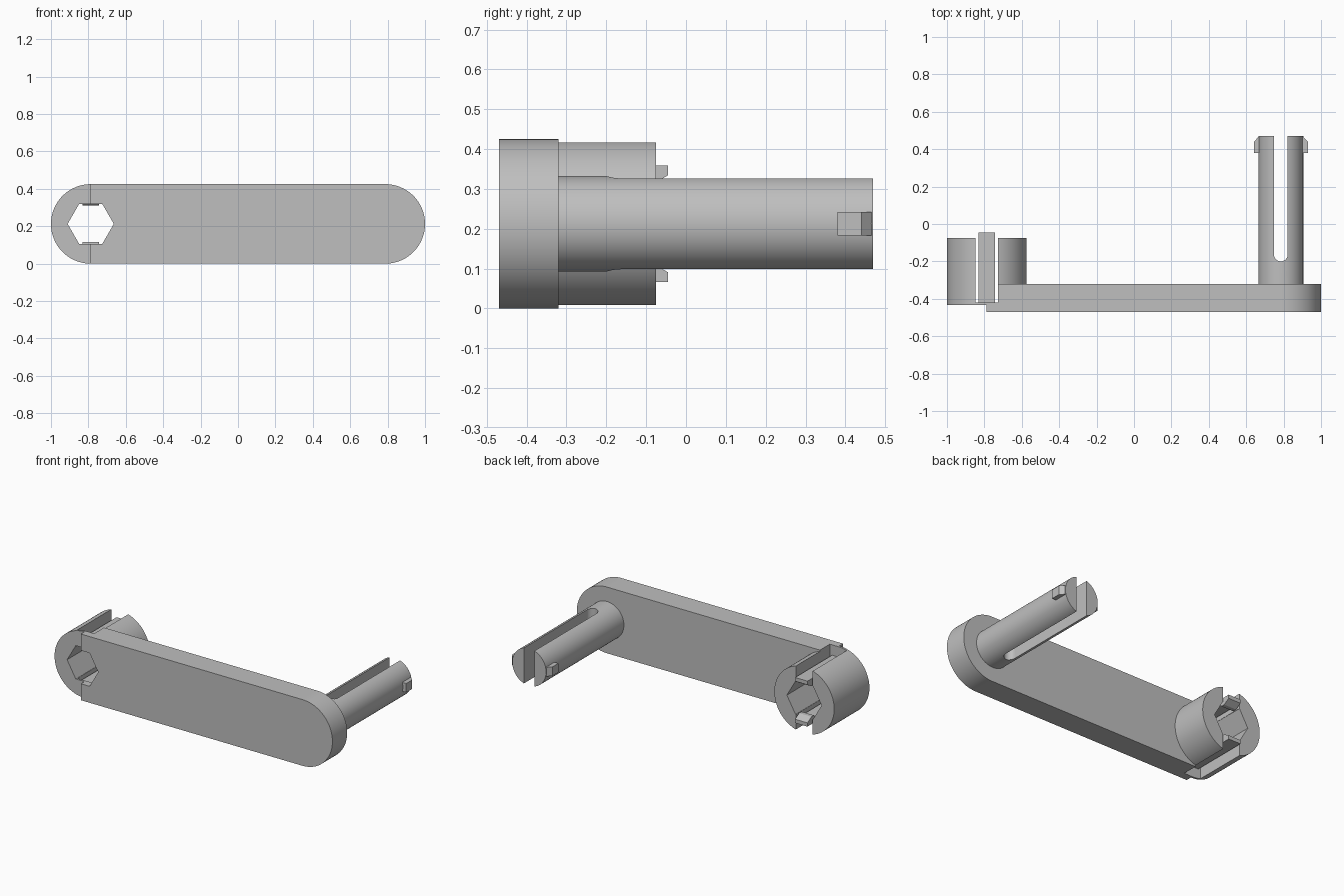
import bpy
import bmesh
from math import sin, cos, pi, radians

if "Cube" in bpy.data.objects:
    bpy.data.objects.remove(bpy.data.objects["Cube"], do_unlink=True)

R = 0.2125                 # end radius, also the axis height
SOCKET_X, PIN_X = -0.7875, 0.785

grey = bpy.data.materials.new("plain_grey")
grey.use_nodes = True
colour = (0.52, 0.52, 0.52, 1)
grey.diffuse_color = colour
grey.node_tree.nodes["Principled BSDF"].inputs["Base Color"].default_value = colour


def prism(name, profile, start, end, axis="y"):
    """Extrude a 2D profile: (x, z) along y, or (x, y) along z, or (y, z) along x."""
    place = {"y": lambda a, b, t: (a, t, b),
             "z": lambda a, b, t: (a, b, t),
             "x": lambda a, b, t: (t, a, b)}[axis]
    bm = bmesh.new()
    low = [bm.verts.new(place(a, b, start)) for a, b in profile]
    high = [bm.verts.new(place(a, b, end)) for a, b in profile]
    n = len(low)
    bm.faces.new(low)
    bm.faces.new(high)
    for i in range(n):
        j = (i + 1) % n
        bm.faces.new((low[i], low[j], high[j], high[i]))
    bmesh.ops.recalc_face_normals(bm, faces=bm.faces)
    mesh = bpy.data.meshes.new(name)
    bm.to_mesh(mesh)
    bm.free()
    mesh.materials.append(grey)
    ob = bpy.data.objects.new(name, mesh)
    bpy.context.collection.objects.link(ob)
    return ob


def arc(cx, cy, r, a0, a1, steps):
    angles = [radians(a0 + (a1 - a0) * i / steps) for i in range(steps + 1)]
    return [(cx + r * cos(a), cy + r * sin(a)) for a in angles]


def circle(cx, cy, r, steps):
    return arc(cx, cy, r, 0, 360, steps)[:-1]


def rect(a0, a1, b0, b1):
    return [(a0, b0), (a1, b0), (a1, b1), (a0, b1)]


def combine(target, other, operation):
    """Apply a boolean and remove the helper."""
    mod = target.modifiers.new("boolean", "BOOLEAN")
    mod.operation = operation
    mod.solver = "EXACT"
    mod.object = other
    bpy.ops.object.select_all(action="DESELECT")
    bpy.context.view_layer.objects.active = target
    target.select_set(True)
    bpy.ops.object.modifier_apply(modifier=mod.name)
    bpy.data.objects.remove(other, do_unlink=True)


def smooth(ob):
    bpy.ops.object.select_all(action="DESELECT")
    bpy.context.view_layer.objects.active = ob
    ob.select_set(True)
    bpy.ops.object.shade_smooth_by_angle(angle=radians(30))


# Arm with one round end, joined to the round socket
arm = prism("crank_arm", [(SOCKET_X, 2 * R), (SOCKET_X, 0)]
            + arc(1 - R, R, R, -90, 90, 48), -0.47, -0.32)
socket = prism("socket", circle(SOCKET_X, R, R, 96), -0.433, -0.075)
combine(arm, socket, "UNION")

# Hexagonal hole and the slot across the socket
hexagon = prism("hex_cutter", circle(SOCKET_X, R, 0.1235, 6), -0.6, 0.1)
combine(arm, hexagon, "DIFFERENCE")
slot = prism("slot_cutter", rect(SOCKET_X - 0.06, SOCKET_X + 0.06, -0.42, 0.1),
             -0.1, 0.6, "z")
combine(arm, slot, "DIFFERENCE")
smooth(arm)

# Spring fingers with an inward catch, above and below the hole
for name, side in (("upper_finger", 1), ("lower_finger", -1)):
    outline = [(-0.425, 0.122), (-0.14, 0.122), (-0.11, 0.098), (-0.085, 0.098),
               (-0.045, 0.122), (-0.045, 0.146), (-0.425, 0.146)]
    prism(name, [(y, R + side * h) for y, h in outline],
          SOCKET_X - 0.044, SOCKET_X + 0.044, "x")

# Handle pin, split by a round-bottomed slot
pin = prism("handle_pin", circle(PIN_X, R, 0.12, 64), -0.33, 0.47)
half = 0.037
split = prism("split_cutter", arc(PIN_X, -0.2 + half, half, 180, 360, 16)
              + [(PIN_X + half, 0.6), (PIN_X - half, 0.6)], -0.1, 0.6, "z")
combine(pin, split, "DIFFERENCE")
smooth(pin)

# Snap catches on both sides of the pin tip
for name, side in (("left_snap_catch", 1), ("right_snap_catch", -1)):
    outline = [(0.1, 0.38), (0.144, 0.38), (0.144, 0.44), (0.119, 0.466), (0.1, 0.466)]
    prism(name, [(PIN_X + side * d, y) for d, y in outline],
          R - 0.029, R + 0.029, "z")
